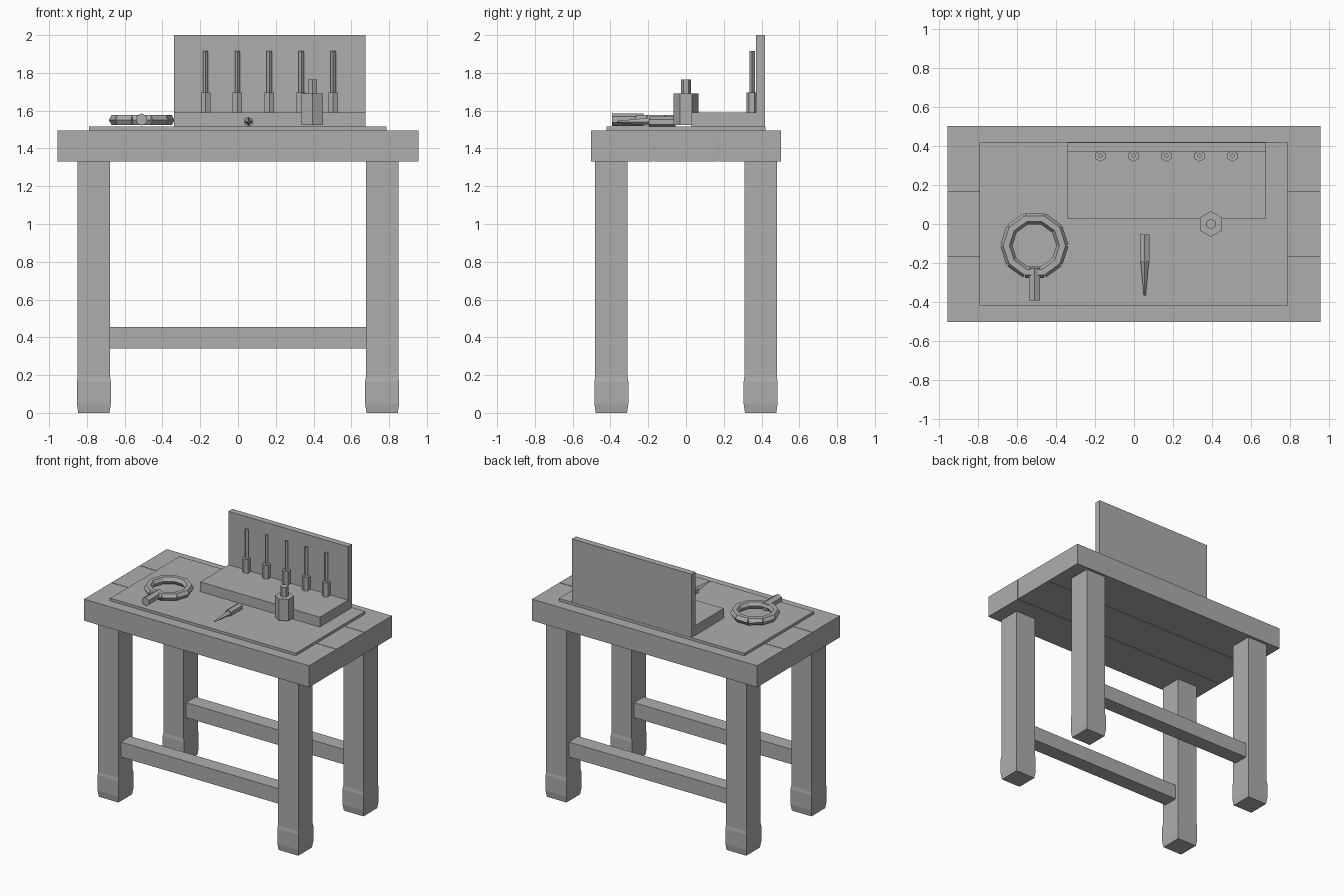
import bpy, bmesh
from math import pi, cos, sin, sqrt
from mathutils import Matrix, Vector

cube = bpy.data.objects.get("Cube")
if cube:
    bpy.data.objects.remove(cube, do_unlink=True)

GREY = (0.42, 0.42, 0.42, 1)
mat = bpy.data.materials.new("plain grey")
mat.use_nodes = True
mat.diffuse_color = GREY
mat.node_tree.nodes["Principled BSDF"].inputs["Base Color"].default_value = GREY


def finish(name, bm):
    bmesh.ops.recalc_face_normals(bm, faces=bm.faces)
    mesh = bpy.data.meshes.new(name)
    bm.to_mesh(mesh)
    bm.free()
    mesh.materials.append(mat)
    obj = bpy.data.objects.new(name, mesh)
    bpy.context.collection.objects.link(obj)
    return obj


def box(name, x, y, z):
    """Box from (min, max) pairs."""
    bm = bmesh.new()
    size = [b - a for a, b in (x, y, z)]
    mid = [(a + b) / 2 for a, b in (x, y, z)]
    bmesh.ops.create_cube(bm, size=1, matrix=Matrix.Translation(mid) @ Matrix.Diagonal(size + [1]))
    return finish(name, bm)


def prism(name, profile, sides, matrix, start=pi / 2):
    """Faceted solid through (height, radius) rings along local z."""
    bm = bmesh.new()
    rings = []
    for h, r in profile:
        angles = [start + 2 * pi * i / sides for i in range(sides)]
        rings.append([bm.verts.new((r * cos(a), r * sin(a), h)) for a in angles])
    for low, high in zip(rings, rings[1:]):
        for i in range(sides):
            j = (i + 1) % sides
            bm.faces.new((low[i], low[j], high[j], high[i]))
    bm.faces.new(rings[0])
    bm.faces.new(rings[-1])
    bm.transform(matrix)
    return finish(name, bm)


def at(x, y, z=0):
    return Matrix.Translation((x, y, z))


# Table top: three planks with thin seams
for name, y in (("front", (-0.502, -0.172)), ("middle", (-0.168, 0.168)), ("back", (0.172, 0.502))):
    box(name + "_plank", (-0.955, 0.955), y, (1.33, 1.495))

# Square legs with thicker feet, joined by long stretchers
leg = [(0, 0.083), (0.05, 0.09), (0.165, 0.09), (0.19, 0.086), (1.33, 0.086)]
leg = [(h, r * sqrt(2)) for h, r in leg]
for ys, row in ((-1, "front"), (1, "back")):
    for xs, side in ((-1, "right"), (1, "left")):
        prism(f"{row}_{side}_leg", leg, 4, at(xs * 0.763, ys * 0.395), pi / 4)
    box(row + "_stretcher", (-0.68, 0.68), (ys * 0.395 - 0.058, ys * 0.395 + 0.058), (0.34, 0.455))

# Work mat and tool rack
box("work_mat", (-0.79, 0.785), (-0.42, 0.42), (1.495, 1.515))
box("rack_base", (-0.34, 0.675), (0.028, 0.37), (1.515, 1.59))
box("rack_board", (-0.34, 0.675), (0.37, 0.418), (1.515, 2.0))

# Row of upright tools
for i in range(5):
    x = -0.172 + i * 0.169
    prism("tool_handle", [(1.59, 0.029), (1.695, 0.029)], 6, at(x, 0.348))
    prism("tool_shaft", [(1.695, 0.014), (1.915, 0.014)], 4, at(x, 0.35))

# Bottle
prism("bottle_body", [(1.525, 0.066), (1.69, 0.066)], 6, at(0.394, 0))
prism("bottle_neck", [(1.69, 0.027), (1.765, 0.027)], 6, at(0.394, 0))

# Lying chisel, pointing to the front
forward = Matrix.Rotation(pi / 2, 4, "X")
prism("chisel_handle", [(0, 0.027), (0.14, 0.027)], 6, at(0.055, -0.055, 1.541) @ forward)
prism("chisel_blade", [(0.14, 0.021), (0.31, 0.005)], 4, at(0.055, -0.055, 1.541) @ forward)

# Ring of ten hexagonal links with a handle
for i in range(10):
    a = pi / 2 + 2 * pi * i / 10
    radial = Vector((cos(a), sin(a), 0))
    tangent = Vector((-sin(a), cos(a), 0))
    turn = Matrix((Vector((0, 0, 1)), radial, tangent)).transposed().to_4x4()
    centre = Vector((-0.51, -0.11, 1.55)) + radial * 0.137
    prism("ring_link", [(-0.049, 0.03), (0.049, 0.03)], 6, Matrix.Translation(centre) @ turn)
prism("ring_handle", [(0, 0.033), (0.168, 0.033)], 6, at(-0.51, -0.224, 1.553) @ forward)
